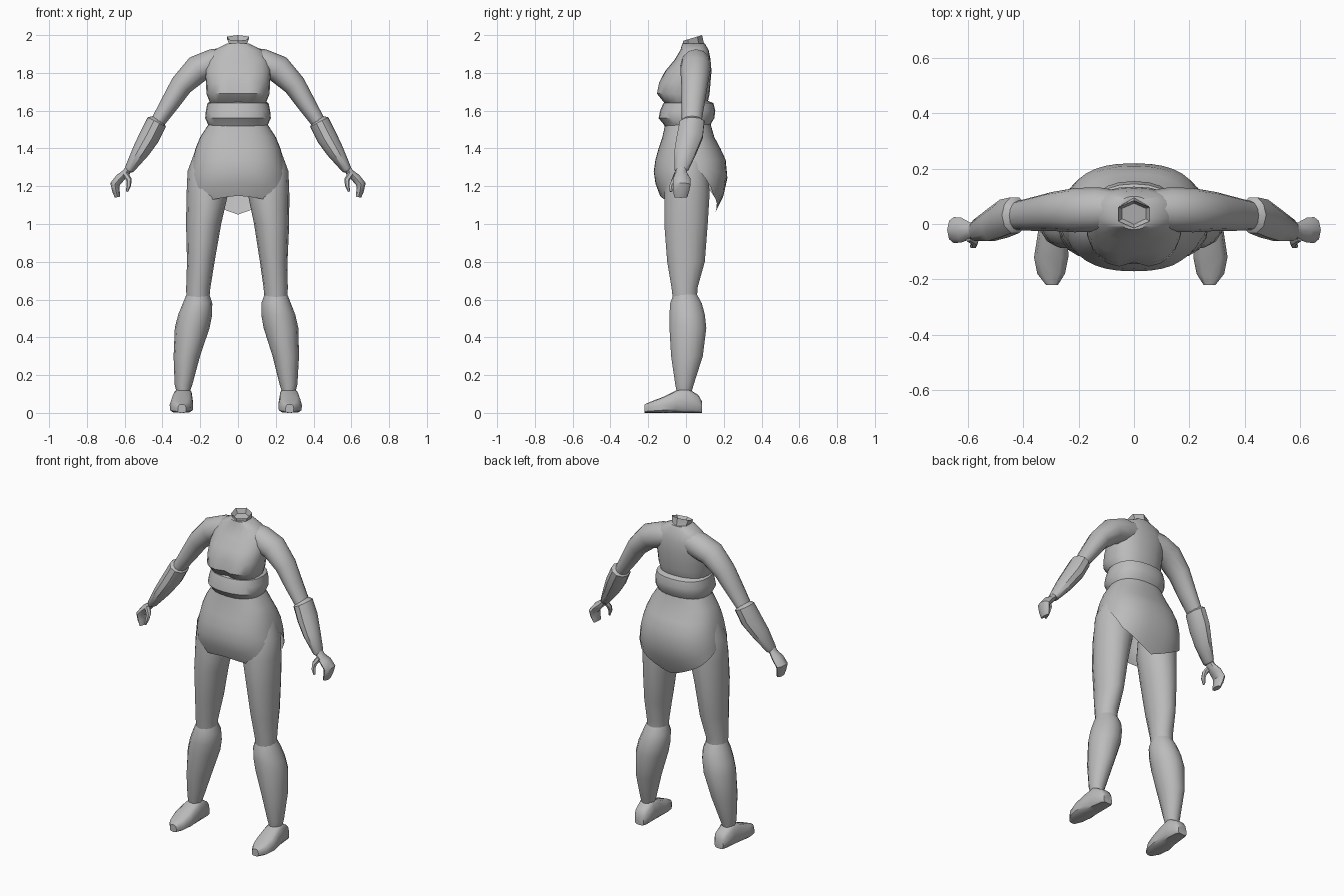
import bpy, bmesh, math
from mathutils import Vector

if "Cube" in bpy.data.objects:
    bpy.data.objects.remove(bpy.data.objects["Cube"])

grey = bpy.data.materials.new("plain_grey")
grey.diffuse_color = (0.5, 0.5, 0.5, 1)
grey.use_nodes = True
grey.node_tree.nodes["Principled BSDF"].inputs["Base Color"].default_value = grey.diffuse_color


def spow(v, p):
    return math.copysign(abs(v) ** p, v)


def skin(name, rings, start=True, end=True, angle=40):
    """Join rings of points into a smooth skinned surface."""
    bm = bmesh.new()
    loops = [[bm.verts.new(p) for p in r] for r in rings]
    n = len(loops[0])
    for a, b in zip(loops, loops[1:]):
        for i in range(n):
            j = (i + 1) % n
            bm.faces.new((a[i], a[j], b[j], b[i]))
    if start:
        bm.faces.new(loops[0][::-1])
    if end:
        bm.faces.new(loops[-1])
    bmesh.ops.recalc_face_normals(bm, faces=bm.faces)
    me = bpy.data.meshes.new(name)
    bm.to_mesh(me)
    bm.free()
    me.materials.append(grey)
    ob = bpy.data.objects.new(name, me)
    bpy.context.collection.objects.link(ob)
    bpy.ops.object.select_all(action='DESELECT')
    ob.select_set(True)
    bpy.context.view_layer.objects.active = ob
    bpy.ops.object.shade_smooth_by_angle(angle=math.radians(angle))
    return ob


def body_ring(z, w, front, back, n=24, p=0.85):
    """Level ring, half-width w, reaching from y=front to y=back."""
    pts = []
    for i in range(n):
        a = 2 * math.pi * i / n
        mid, half = (front + back) / 2, (back - front) / 2
        pts.append(Vector((w * spow(math.cos(a), p), mid + half * spow(math.sin(a), p), z)))
    return pts


def tube_rings(path, n, level=False):
    """Rings (x, y, z, r_side, r_depth) set across a path in the x-z plane."""
    c = [Vector(p[:3]) for p in path]
    rings = []
    for k, p in enumerate(path):
        t = c[min(k + 1, len(c) - 1)] - c[max(k - 1, 0)]
        t.y = 0
        side = Vector((1, 0, 0)) if level else Vector((0, 1, 0)).cross(t.normalized())
        rings.append([c[k] + side * p[3] * math.cos(2 * math.pi * i / n)
                      + Vector((0, p[4] * math.sin(2 * math.pi * i / n), 0)) for i in range(n)])
    return rings


def pair(name, rings, lean=0.0):
    """Left and right copies; lean shifts the lower parts slightly to -x."""
    for label, s in (("right_", 1), ("left_", -1)):
        skin(label + name, [[Vector((s * p.x - lean * max(0, 1 - p.z / 1.2), p.y, p.z))
                             for p in r] for r in rings])


# chest with a soft bust crease
chest = [body_ring(*r) for r in (
    (1.61, .135, -.06, .10), (1.645, .15, -.125, .115), (1.69, .167, -.16, .125),
    (1.75, .17, -.148, .13), (1.81, .175, -.11, .135), (1.87, .165, -.06, .13),
    (1.92, .13, -.03, .12), (1.955, .06, -.02, .10))]
for ring in chest[1:4]:
    for p in ring:
        if p.y < 0:
            p.y += .022 * math.exp(-(p.x / .035) ** 2)
skin("chest", chest)

# neck: six-sided open collar with a recessed inside
neck = []
for z, w, f, b, tilt in ((1.92, .06, -.02, .11, 0), (1.955, .05, -.015, .095, 0),
                         (1.985, .06, -.015, .085, .3), (1.96, .045, 0, .075, .2)):
    ring = []
    for i in range(6):
        a = math.pi * (i / 3 + 1 / 6)
        y = (f + b) / 2 + (b - f) / 2 * math.sin(a)
        ring.append(Vector((w * math.cos(a) * 1.1, y, z + tilt * (y - .035))))
    neck.append(ring)
skin("neck", neck, angle=25)

# waist band
skin("waist", [body_ring(*r) for r in (
    (1.655, .13, -.09, .11), (1.64, .162, -.12, .145), (1.60, .17, -.137, .155),
    (1.56, .174, -.145, .15), (1.53, .16, -.12, .132), (1.50, .15, -.10, .12))])

# skirt with an uneven hem, long at the back and slit at the side
HEM = [(0, 1.33), (40, 1.15), (90, 1.05), (140, 1.15), (180, 1.25), (200, 1.11),
       (230, 1.12), (270, 1.15), (300, 1.13), (330, 1.24), (360, 1.33)]
SHAPE = [(1.53, .155, -.11, .13), (1.46, .20, -.125, .15), (1.40, .225, -.145, .182),
         (1.34, .24, -.162, .21), (1.27, .255, -.172, .222), (1.18, .262, -.155, .212),
         (1.12, .26, -.12, .185), (1.05, .25, -.11, .15)]


def lerp_table(table, key):
    for lo, hi in zip(table, table[1:]):
        a, b = lo[0], hi[0]
        if min(a, b) <= key <= max(a, b):
            t = (key - a) / (b - a)
            return [u + (v - u) * t for u, v in zip(lo[1:], hi[1:])]
    return list(table[-1][1:])


N = 36
skirt = [body_ring(*r, n=N) for r in SHAPE[:4]]
for step in (.33, .67, 1):
    ring = []
    for i in range(N):
        hem = lerp_table(HEM, 360 * i / N)[0]
        z = 1.34 + (hem - 1.34) * step
        ring.append(body_ring(z, *lerp_table(SHAPE, z), n=N)[i])
    skirt.append(ring)
skin("skirt", skirt, end=False)

# legs
pair("thigh", tube_rings([
    (.14, .02, 1.38, .09, .09), (.16, .01, 1.28, .107, .11), (.162, .005, 1.16, .11, .123),
    (.18, 0, 1.0, .093, .118), (.193, 0, .8, .073, .102), (.205, -.008, .66, .064, .07),
    (.207, -.005, .59, .06, .065)], 14, True), .012)
pair("shin", tube_rings([
    (.206, -.005, .635, .058, .06), (.208, 0, .58, .078, .086), (.22, .006, .52, .09, .096),
    (.235, .01, .45, .092, .1), (.262, .005, .3, .07, .086), (.278, -.008, .15, .047, .05),
    (.28, -.01, .11, .035, .04)], 14, True), .012)

# feet: flat-soled sections from heel to toe
foot = []
for y, x, w, h in ((.085, .277, .03, .06), (.065, .277, .045, .095), (0, .28, .052, .135),
                   (-.05, .283, .056, .12), (-.12, .288, .062, .085),
                   (-.18, .288, .05, .062), (-.22, .285, .022, .045)):
    foot.append([Vector((x + w * spow(math.cos(a), .6) * (1 - .12 * math.sin(a)), y,
                         h * (.5 + .5 * spow(math.sin(a), .6))))
                 for a in (2 * math.pi * i / 12 for i in range(12))])
pair("foot", foot, .012)

# arms
pair("upper_arm", tube_rings([
    (.05, .055, 1.865, .07, .065), (.13, .053, 1.85, .077, .08), (.215, .05, 1.82, .074, .08),
    (.30, .045, 1.735, .06, .07), (.36, .037, 1.64, .05, .062), (.425, .03, 1.54, .038, .052)], 12))
pair("forearm", tube_rings([
    (.42, .032, 1.555, .032, .045), (.43, .032, 1.54, .054, .068), (.47, .02, 1.46, .055, .072),
    (.515, -.002, 1.385, .046, .062), (.575, -.024, 1.29, .026, .04), (.58, -.025, 1.28, .018, .03)], 10))

# hands with curled fingers and a thumb
pair("hand", tube_rings([
    (.568, -.025, 1.315, .018, .025), (.592, -.025, 1.272, .02, .03),
    (.625, -.022, 1.243, .024, .045), (.652, -.022, 1.21, .025, .047),
    (.646, -.025, 1.175, .02, .042), (.638, -.028, 1.142, .014, .035)], 8))
pair("thumb", tube_rings([
    (.60, -.045, 1.27, .016, .018), (.577, -.062, 1.235, .015, .016),
    (.578, -.075, 1.205, .012, .014), (.588, -.08, 1.172, .006, .008)], 6))
